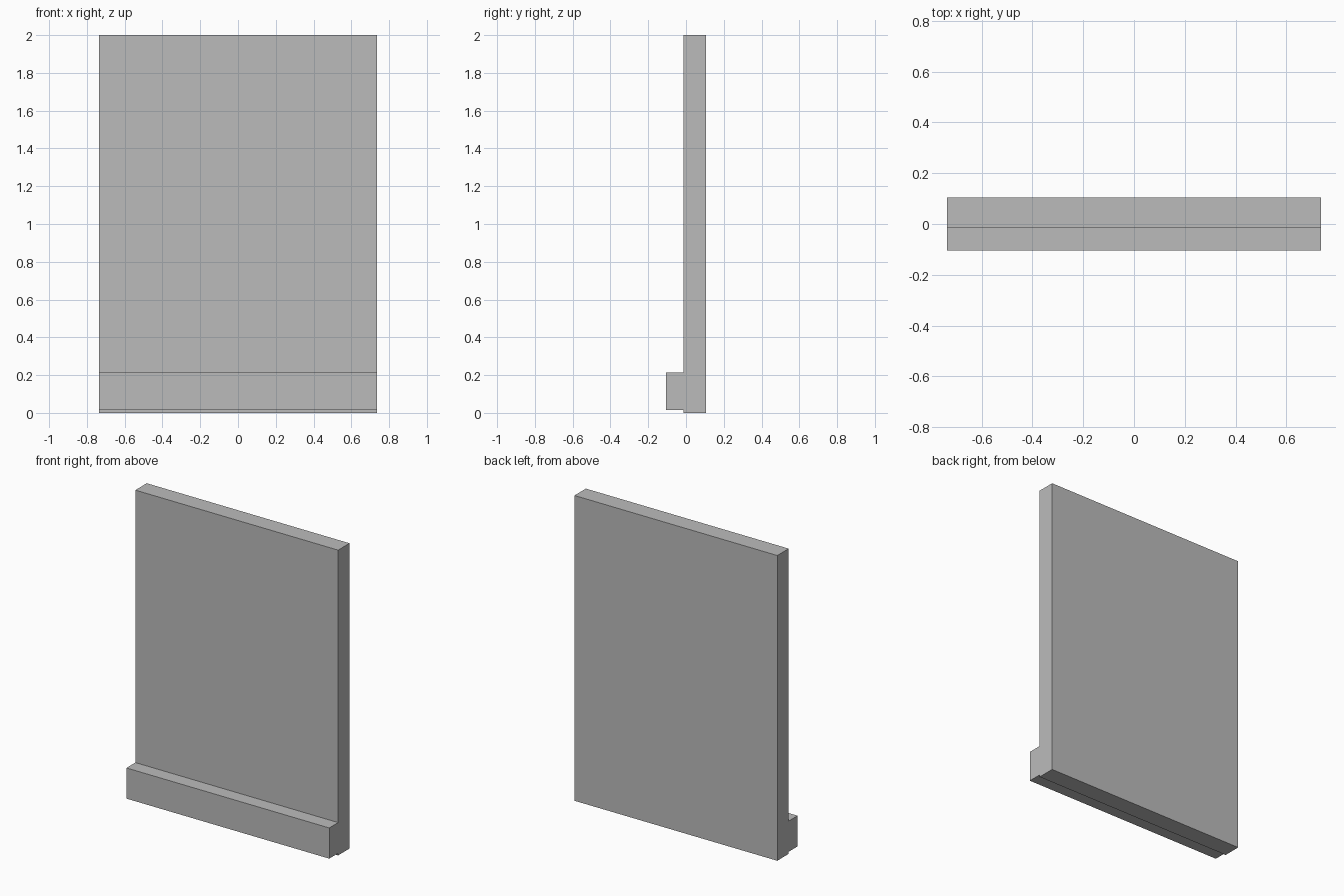
import bpy

# Remove the default cube
cube = bpy.data.objects.get("Cube")
if cube:
    bpy.data.objects.remove(cube, do_unlink=True)

# Single plain colour
grey = bpy.data.materials.new("light_grey")
grey.use_nodes = True
colour = (0.5, 0.5, 0.5, 1)
grey.diffuse_color = colour
grey.node_tree.nodes["Principled BSDF"].inputs["Base Color"].default_value = colour

WIDTH = 1.47


def box(name, y0, y1, z0, z1):
    """Full-width box spanning the given depth and height."""
    bpy.ops.mesh.primitive_cube_add(size=1, location=(0, (y0 + y1) / 2, (z0 + z1) / 2))
    obj = bpy.context.object
    obj.name = name
    obj.scale = (WIDTH, y1 - y0, z1 - z0)
    bpy.ops.object.transform_apply(location=False, rotation=False, scale=True)
    obj.data.materials.append(grey)
    return obj


# Upright wall slab
box("wall_panel", -0.013, 0.105, 0, 2)
# Skirting board on the front, raised slightly off the floor
box("skirting_board", -0.105, -0.013, 0.014, 0.215)
